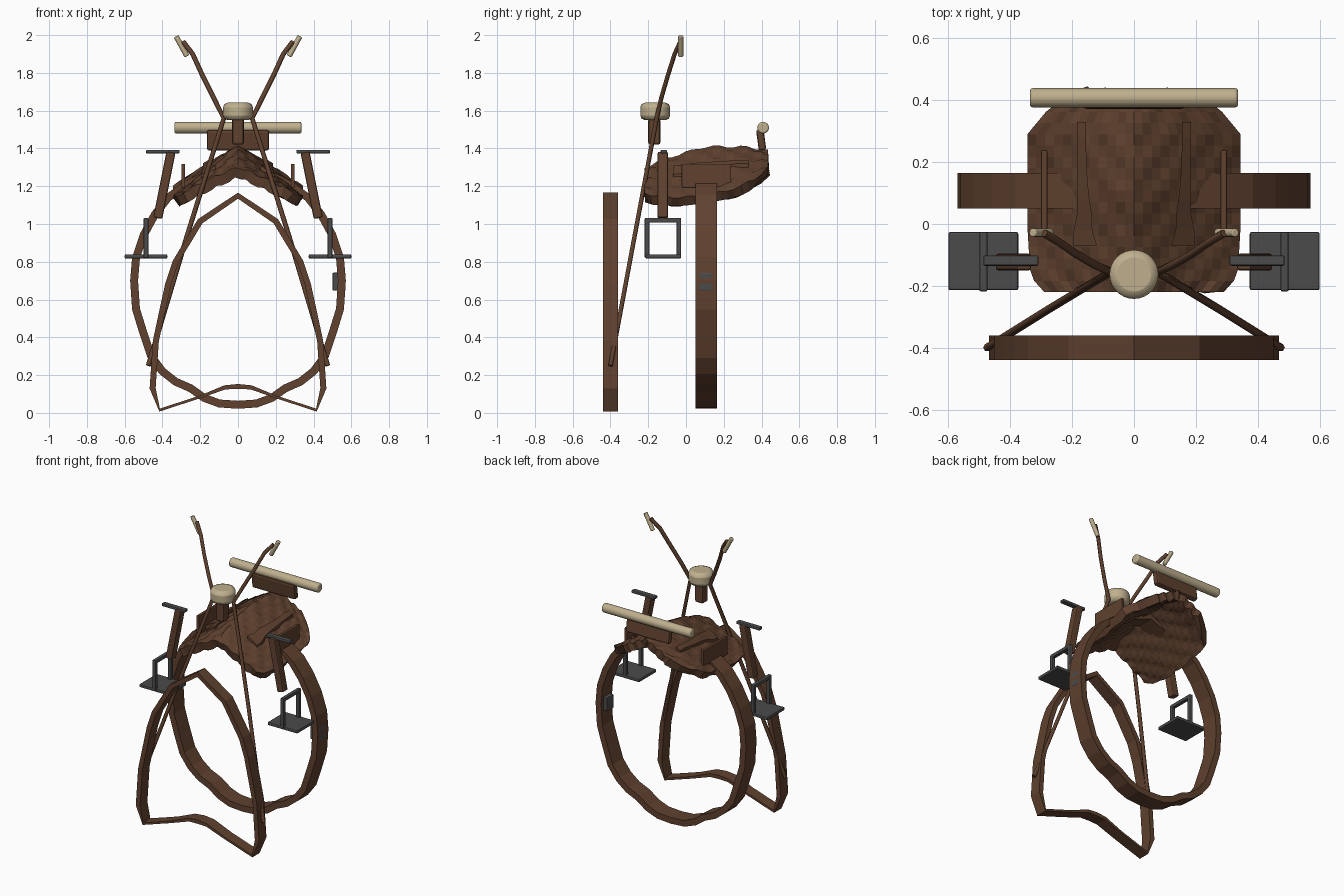
import bpy, bmesh, math
from mathutils import Vector

if "Cube" in bpy.data.objects:
    bpy.data.objects.remove(bpy.data.objects["Cube"])


def material(name, rgb):
    m = bpy.data.materials.new(name)
    m.diffuse_color = (*rgb, 1)
    m.use_nodes = True
    m.node_tree.nodes["Principled BSDF"].inputs["Base Color"].default_value = m.diffuse_color
    return m


BROWN = material("leather brown", (0.115, 0.053, 0.028))
CREAM = material("cream hide", (0.52, 0.43, 0.27))
GREY = material("dark iron", (0.07, 0.07, 0.072))


def finish(bm, name, mat, bevel=0.0, smooth=False):
    bmesh.ops.recalc_face_normals(bm, faces=bm.faces)
    me = bpy.data.meshes.new(name)
    bm.to_mesh(me)
    bm.free()
    me.materials.append(mat)
    ob = bpy.data.objects.new(name, me)
    bpy.context.collection.objects.link(ob)
    if bevel:
        b = ob.modifiers.new("bevel", 'BEVEL')
        b.width, b.segments = bevel, 2
    if smooth:
        bpy.context.view_layer.objects.active = ob
        ob.select_set(True)
        bpy.ops.object.shade_smooth_by_angle(angle=math.radians(40))
        ob.select_set(False)
    return ob


def box(name, centre, size, mat, rot=(0, 0, 0), bevel=0.006):
    bm = bmesh.new()
    bmesh.ops.create_cube(bm, size=1)
    bmesh.ops.scale(bm, vec=size, verts=bm.verts)
    ob = finish(bm, name, mat, bevel)
    ob.location, ob.rotation_euler = centre, rot
    return ob


def rod(name, a, b, radius, mat, bevel=0.006, sides=20):
    a, b = Vector(a), Vector(b)
    bm = bmesh.new()
    bmesh.ops.create_cone(bm, cap_ends=True, segments=sides, radius1=radius,
                          radius2=radius, depth=(b - a).length)
    ob = finish(bm, name, mat, bevel, True)
    ob.location = (a + b) / 2
    ob.rotation_euler = (b - a).to_track_quat('Z', 'Y').to_euler()
    return ob


def strap_loop(name, half, y0, y1):
    """Closed flat strap; half = (x, z, half thickness) from bottom to top, mirrored."""
    pts = half + [(-x, z, t) for x, z, t in reversed(half) if x > 0]
    n = len(pts)
    bm = bmesh.new()
    rings = []
    for i, (x, z, t) in enumerate(pts):
        p, q = pts[i - 1], pts[(i + 1) % n]
        d = Vector((q[0] - p[0], q[1] - p[1])).normalized() * t
        rings.append([bm.verts.new((x + s * d.y, y, z - s * d.x))
                      for s, y in ((1, y0), (1, y1), (-1, y1), (-1, y0))])
    for i in range(n):
        a, b = rings[i], rings[(i + 1) % n]
        for k in range(4):
            bm.faces.new((a[k], a[(k + 1) % 4], b[(k + 1) % 4], b[k]))
    return finish(bm, name, BROWN)


def lerp(table, v):
    for (a, p), (b, q) in zip(table, table[1:]):
        if v <= b:
            return p + (q - p) * max(0, (v - a) / (b - a))
    return table[-1][1]


# Belly girth and breast strap
strap_loop("girth", [(x, z, 0.021) for x, z in (
    (0, .043), (.1, .05), (.18, .08), (.25, .13), (.33, .165), (.40, .22), (.46, .30),
    (.50, .42), (.54, .55), (.55, .70), (.54, .82), (.50, .94), (.44, 1.05),
    (.37, 1.14), (.27, 1.21), (.13, 1.28), (0, 1.33))], 0.05, 0.165)
strap_loop("breast_strap", [
    (0, .14, .013), (.07, .135, .011), (.2, .085, .007), (.415, .015, .008),
    (.452, .13, .016), (.435, .38, .016), (.405, .52, .016), (.37, .68, .016),
    (.33, .80, .016), (.2, 1.015, .016), (0, 1.15, .016)], -0.44, -0.36)

# Saddle seat: arched sheet with rounded plan and ridged surface
TOP = [(-.22, 1.30), (-.1, 1.35), (.1, 1.41), (.3, 1.41), (.44, 1.39)]
EDGE = [(-.22, 1.14), (0, 1.14), (.15, 1.16), (.3, 1.20), (.44, 1.20)]
WIDTH = [(-.22, .29), (-.17, .335), (0, .345), (.29, .345), (.38, .27), (.44, .17)]


def seat_z(x, y):
    top, edge = lerp(TOP, y), lerp(EDGE, y)
    return top - (top - edge) * (abs(x) / 0.345) ** 1.12


COLS, ROWS = 24, 18
bm = bmesh.new()
grid = []
for j in range(ROWS + 1):
    y = -0.22 + 0.655 * j / ROWS
    w = lerp(WIDTH, y)
    row = []
    for i in range(COLS + 1):
        x = w * (2 * i / COLS - 1)
        ridge = 0.005 * (1 if (i // 2 + j // 2) % 2 else -1)
        row.append(bm.verts.new((x, y, seat_z(x, y) + ridge)))
    grid.append(row)
for j in range(ROWS):
    for i in range(COLS):
        bm.faces.new((grid[j][i], grid[j][i + 1], grid[j + 1][i + 1], grid[j + 1][i]))
seat = finish(bm, "seat", BROWN)
s = seat.modifiers.new("thickness", 'SOLIDIFY')
s.thickness, s.offset = 0.055, -1

# Horn and cantle
box("horn_neck", (0, -.168, 1.49), (.062, .064, .14), BROWN, bevel=.012)
rod("horn_cap", (0, -.163, 1.55), (0, -.163, 1.642), .079, CREAM, .024, 32)
box("cantle_pad", (0, .398, 1.445), (.33, .04, .11), BROWN, (math.radians(8), 0, 0), .012)
rod("cantle_roll", (-.336, .408, 1.51), (.336, .408, 1.51), .031, CREAM, .008, 24)

for side, s in (("left", -1), ("right", 1)):
    # Skirt plates and raised seat strips
    box(side + "_skirt_plate", (s * .29, .108, 1.255), (.02, .262, .125), BROWN, bevel=.004)
    bm = bmesh.new()
    rings = []
    for j in range(9):
        y = -.07 + .4 * j / 8
        inner = .165 - .0 * j + (.01 if j < 2 else 0) - .015
        outer = inner + .035
        inner -= .045 * (1 - j / 8) ** 3 - .015
        inner, outer = inner - .01, outer
        rings.append([bm.verts.new((s * x, y, seat_z(x, y) + h))
                      for x, h in ((inner, .018), (outer, .018), (outer, -.02), (inner, -.02))])
    for a, b in zip(rings, rings[1:]):
        for k in range(4):
            bm.faces.new((a[k], a[(k + 1) % 4], b[(k + 1) % 4], b[k]))
    bm.faces.new(rings[0])
    bm.faces.new(rings[-1])
    finish(bm, side + "_seat_strip", BROWN)

    # Stirrup leather with its hanger bar
    tilt = math.atan2(.07, .35)
    box(side + "_stirrup_leather", (s * .39, -.123, 1.205), (.048, .054, .355), BROWN,
        (0, -s * tilt, 0), .008)
    box(side + "_hanger_bar", (s * .398, -.118, 1.383), (.178, .034, .02), GREY)

    # Stirrup iron: square frame and tread
    for y in (-.206, -.038):
        box(side + "_stirrup_post", (s * .487, y, .925), (.026, .025, .21), GREY)
    box(side + "_stirrup_top", (s * .487, -.122, 1.02), (.026, .193, .025), GREY)
    box(side + "_stirrup_tread", (s * .487, -.12, .828), (.226, .188, .022), GREY)

    # Rein rising to the horn and flaring out to a grip
    cu = bpy.data.curves.new(side + "_rein", 'CURVE')
    cu.dimensions, cu.bevel_depth, cu.bevel_resolution = '3D', .013, 1
    cu.use_fill_caps = True
    path = [(.475, -.40, .25), (.275, -.275, .92), (.075, -.155, 1.56), (.13, -.13, 1.67),
            (.19, -.095, 1.79), (.24, -.06, 1.90), (.29, -.03, 1.965)]
    sp = cu.splines.new('POLY')
    sp.points.add(len(path) - 1)
    for p, (x, y, z) in zip(sp.points, path):
        p.co = (s * x, y, z, 1)
    cu.materials.append(BROWN)
    bpy.context.collection.objects.link(bpy.data.objects.new(side + "_rein", cu))
    rod(side + "_rein_grip", (s * .27, -.028, 1.888), (s * .328, -.028, 1.994), .014, CREAM, .004, 12)

# Buckle on the girth
box("girth_buckle", (.535, .105, .695), (.07, .072, .095), GREY)
